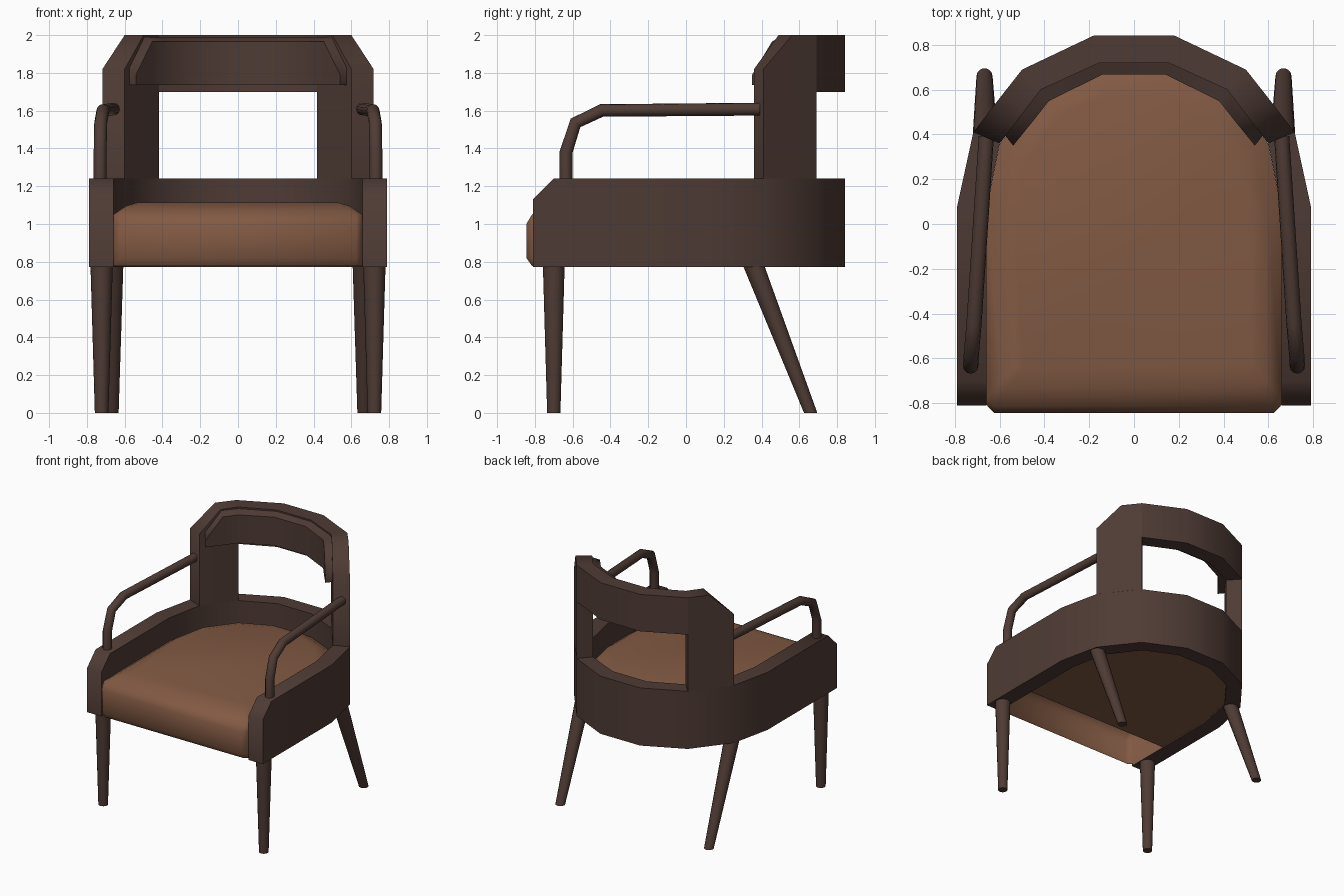
import bpy, math

if "Cube" in bpy.data.objects:
    bpy.data.objects.remove(bpy.data.objects["Cube"])


def material(name, rgb):
    m = bpy.data.materials.new(name)
    m.diffuse_color = (*rgb, 1)
    m.use_nodes = True
    m.node_tree.nodes["Principled BSDF"].inputs["Base Color"].default_value = m.diffuse_color
    return m


WOOD = material("dark wood", (0.078, 0.044, 0.035))
LEATHER = material("brown leather", (0.225, 0.102, 0.057))


def mesh_object(name, verts, faces, mat, smooth=None):
    me = bpy.data.meshes.new(name)
    me.from_pydata(verts, [], faces)
    me.materials.append(mat)
    ob = bpy.data.objects.new(name, me)
    bpy.context.collection.objects.link(ob)
    bpy.context.view_layer.objects.active = ob
    ob.select_set(True)
    if smooth:
        bpy.ops.object.shade_smooth_by_angle(angle=math.radians(smooth))
    ob.select_set(False)
    return ob


def loft(name, rings, mat, cap_start=True, cap_end=True, smooth=None):
    """Skin closed rings of equal length."""
    n = len(rings[0])
    verts = [v for r in rings for v in r]
    faces = []
    for i in range(len(rings) - 1):
        for j in range(n):
            k = (j + 1) % n
            faces.append((i * n + j, i * n + k, (i + 1) * n + k, (i + 1) * n + j))
    if cap_start:
        faces.append(tuple(reversed(range(n))))
    if cap_end:
        faces.append(tuple(range((len(rings) - 1) * n, len(rings) * n)))
    return mesh_object(name, verts, faces, mat, smooth)


def band(name, stations, full=True):
    """Upright curved board. Station: outer xy, inner xy, bottom, outer top, inner top."""
    rings = []
    for (ox, oy), (ix, iy), z0, zo, zi in stations:
        rings.append([(ox, oy, z0), (ix, iy, z0), (ix, iy, zi), (ox, oy, zo)])
    if full:  # continue around the other side
        rings += [[(-x, y, z) for x, y, z in r] for r in reversed(rings)]
    return loft(name, rings, WOOD, smooth=60)


# Plan of the wrap-around frame (right half): outer and inner line
SIDE = ((0.79, 0.08), (0.66, 0.06))
POST = ((0.718, 0.41), (0.60, 0.36))
TOPC = ((0.60, 0.563), (0.50, 0.49))
BEND = ((0.50, 0.69), (0.417, 0.60))
REAR = ((0.178, 0.843), (0.155, 0.72))

# Seat frame with chamfered front ends
band("seat_frame", [
    ((0.79, -0.81), (0.66, -0.81), 0.772, 1.13, 1.13),
    ((0.79, -0.70), (0.66, -0.70), 0.772, 1.24, 1.24),
    *[(*p, 0.772, 1.24, 1.24) for p in (SIDE, POST, BEND, REAR)]])

# Back posts and top rail around the window
for s, side in ((1, "right"), (-1, "left")):
    post = [(*POST, 1.24, 1.82, 1.82), (*TOPC, 1.24, 2, 2), (*BEND, 1.24, 2, 2)]
    band("back_post_" + side,
         [((s * o[0], o[1]), (s * i[0], i[1]), a, b, c) for o, i, a, b, c in post][::s],
         full=False)
band("back_top_rail", [(*BEND, 1.70, 2, 2), (*REAR, 1.70, 2, 2)])

# Raised panel on the inside of the top rail
band("back_panel", [
    ((0.575, 0.395), (0.54, 0.35), 1.735, 1.83, 1.79),
    ((0.495, 0.497), (0.455, 0.455), 1.735, 1.99, 1.965),
    ((0.425, 0.605), (0.38, 0.55), 1.735, 1.99, 1.965),
    ((0.155, 0.725), (0.14, 0.668), 1.735, 1.99, 1.965)])


# Seat cushion: rounded shell, its underside closed by a board behind the front
def seat_ring(front, z, k=1.0):
    half = [(0.625, front), (0.6595, max(front + 0.035, -0.808)), (0.6595, 0.06),
            (0.5995, 0.3595), (0.4165, 0.5995), (0.1549, 0.7195)]
    pts = half + [(-x, y) for x, y in reversed(half)]
    return [(x * k, y * k, z) for x, y in pts]


loft("seat", [seat_ring(-0.815, 0.778), seat_ring(-0.845, 0.82),
              seat_ring(-0.845, 1.0), seat_ring(-0.815, 1.05),
              seat_ring(-0.815, 1.095, 0.9), seat_ring(-0.815, 1.115, 0.8)],
     LEATHER, cap_start=False, smooth=50)
board = [(0.6595, -0.45, 0.782)] + seat_ring(0, 0.782)[2:-2] + [(-0.6595, -0.45, 0.782)]
mesh_object("seat_underside", board, [tuple(reversed(range(len(board))))], LEATHER)


# Tapered legs
def circle(c, r, n=14):
    return [(c[0] + r * math.cos(2 * math.pi * i / n),
             c[1] + r * math.sin(2 * math.pi * i / n), c[2]) for i in range(n)]


def arm_rail(name, pts, r):
    cu = bpy.data.curves.new(name, 'CURVE')
    cu.dimensions = '3D'
    cu.bevel_depth = r
    cu.bevel_resolution = 4
    cu.use_fill_caps = True
    sp = cu.splines.new('POLY')
    sp.points.add(len(pts) - 1)
    for p, co in zip(sp.points, pts):
        p.co = (*co, 1)
    tmp = bpy.data.objects.new(name + "_path", cu)
    bpy.context.collection.objects.link(tmp)
    dg = bpy.context.evaluated_depsgraph_get()
    me = bpy.data.meshes.new_from_object(tmp.evaluated_get(dg))
    bpy.data.objects.remove(tmp)
    verts = [v.co[:] for v in me.vertices]
    faces = [tuple(p.vertices) for p in me.polygons]
    mesh_object(name, verts, faces, WOOD, smooth=60)


for s, side in ((1, "right"), (-1, "left")):
    loft("front_leg_" + side, [circle((s * 0.722, -0.70, 0), 0.036),
                               circle((s * 0.722, -0.70, 0.78), 0.059)], WOOD, smooth=40)
    loft("rear_leg_" + side, [circle((s * 0.668, 0.66, 0), 0.036),
                              circle((s * 0.665, 0.358, 0.78), 0.058)], WOOD, smooth=40)
    # Bent arm rail from seat frame to back post
    arm_rail("arm_rail_" + side, [
        (s * 0.73, -0.635, 1.20), (s * 0.73, -0.635, 1.38), (s * 0.727, -0.585, 1.535),
        (s * 0.715, -0.447, 1.601), (s * 0.66, 0.39, 1.608)], 0.034)
